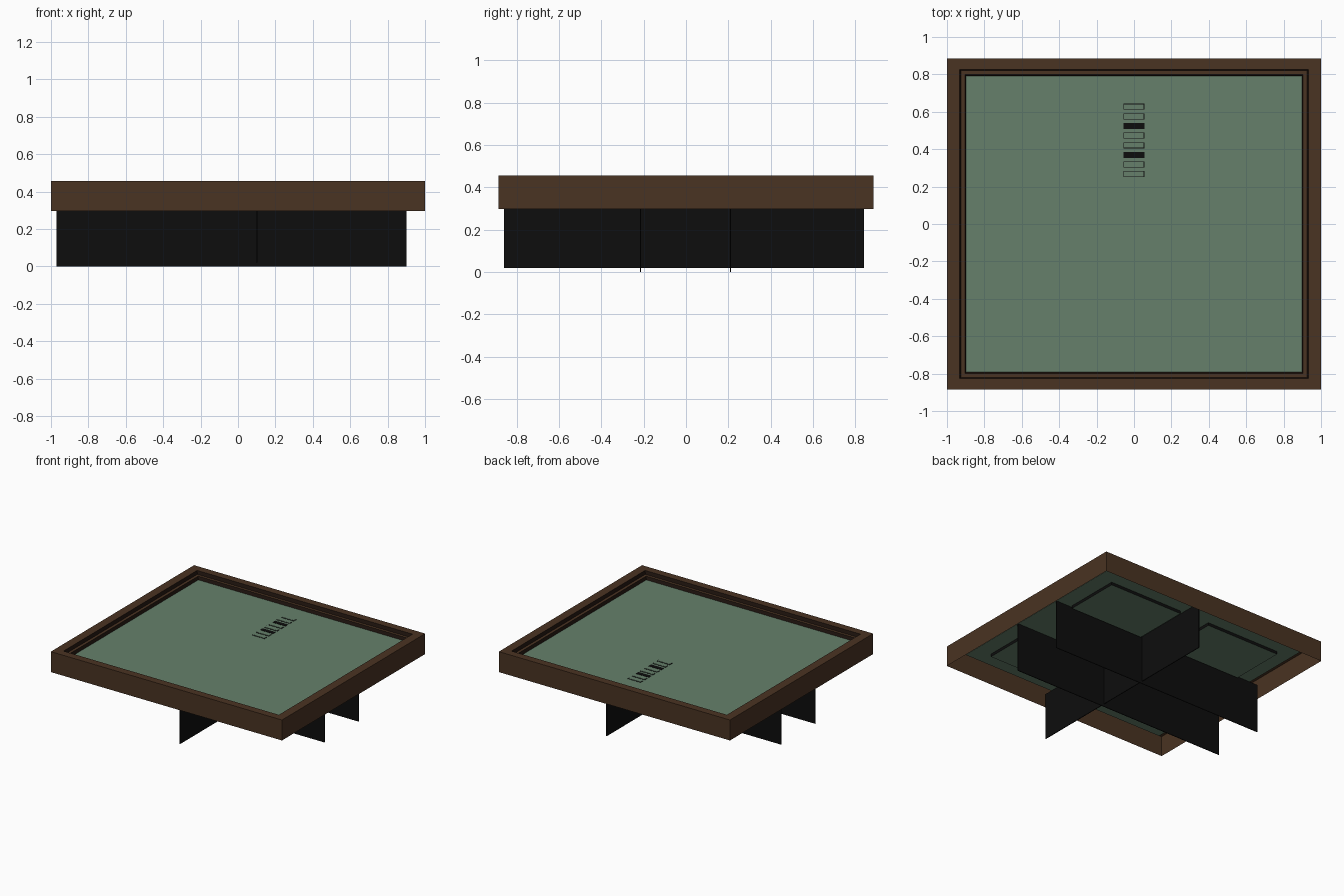
import bpy
import bmesh

old = bpy.data.objects.get("Cube")
if old:
    bpy.data.objects.remove(old, do_unlink=True)


def material(name, rgb):
    m = bpy.data.materials.new(name)
    m.use_nodes = True
    colour = (*rgb, 1)
    m.diffuse_color = colour
    bsdf = next(n for n in m.node_tree.nodes if n.type == 'BSDF_PRINCIPLED')
    bsdf.inputs["Base Color"].default_value = colour
    bsdf.inputs["Roughness"].default_value = 0.8
    return m


brown = material("walnut brown", (0.068, 0.033, 0.016))
dark = material("dark brown", (0.016, 0.008, 0.005))
green = material("board green", (0.133, 0.216, 0.147))
black = material("black", (0.004, 0.004, 0.004))


def finish(name, bm, *mats):
    mesh = bpy.data.meshes.new(name)
    bm.to_mesh(mesh)
    bm.free()
    for m in mats:
        mesh.materials.append(m)
    obj = bpy.data.objects.new(name, mesh)
    bpy.context.collection.objects.link(obj)
    return obj


def box(name, x, y, z, *mats):
    """Box from (min, max) ranges; a second material goes on the sides."""
    bm = bmesh.new()
    bmesh.ops.create_cube(bm, size=1)
    for v in bm.verts:
        v.co = [r[0] if c < 0 else r[1] for c, r in zip(v.co, (x, y, z))]
    bm.normal_update()
    for f in bm.faces:
        if len(mats) > 1 and abs(f.normal.z) < 0.5:
            f.material_index = 1
    return finish(name, bm, *mats)


# Frame: a stepped sheet lofted through rectangles (half x, half y, height)
steps = [(1, 0.885, 0.297), (1, 0.885, 0.457), (0.932, 0.826, 0.457),
         (0.926, 0.82, 0.43), (0.904, 0.798, 0.43), (0.896, 0.79, 0.398)]
bm = bmesh.new()
rings = []
for hx, hy, z in steps:
    rings.append([bm.verts.new((sx * hx, sy * hy, z))
                  for sx, sy in ((-1, -1), (1, -1), (1, 1), (-1, 1))])
for i in range(len(rings) - 1):
    for k in range(4):
        n = (k + 1) % 4
        f = bm.faces.new((rings[i][k], rings[i][n], rings[i + 1][n], rings[i + 1][k]))
        f.material_index = 1 if i in (2, 4) else 0
finish("frame", bm, brown, dark)

# Board surface, with four raised pads on its underside
top = 0.405
box("board", (-0.9, 0.9), (-0.794, 0.794), (0.385, top), green)
for sx in (-1, 1):
    for sy in (-1, 1):
        box("underside_pad", sorted((sx * 0.13, sx * 0.77)),
            sorted((sy * 0.23, sy * 0.67)), (0.363, 0.386), green, black)

# Thin support fins crossing below the board
t = 0.003
for y in (-0.215, 0.21):
    box("long_fin", (-0.97, 0.9), (y - t, y + t), (0, 0.386), black)
box("cross_fin", (0.1 - t, 0.1 + t), (-0.86, 0.84), (0.02, 0.386), black)

# Row of small slots; two are filled black, the rest only outlined
for i in range(8):
    y = 0.627 - i * 0.0515
    box("slot", (-0.057, 0.055), (y - 0.016, y + 0.016), (top - 0.002, top + 0.002), black)
    if i not in (2, 5):
        box("slot_cover", (-0.054, 0.052), (y - 0.013, y + 0.013),
            (top, top + 0.004), green)
